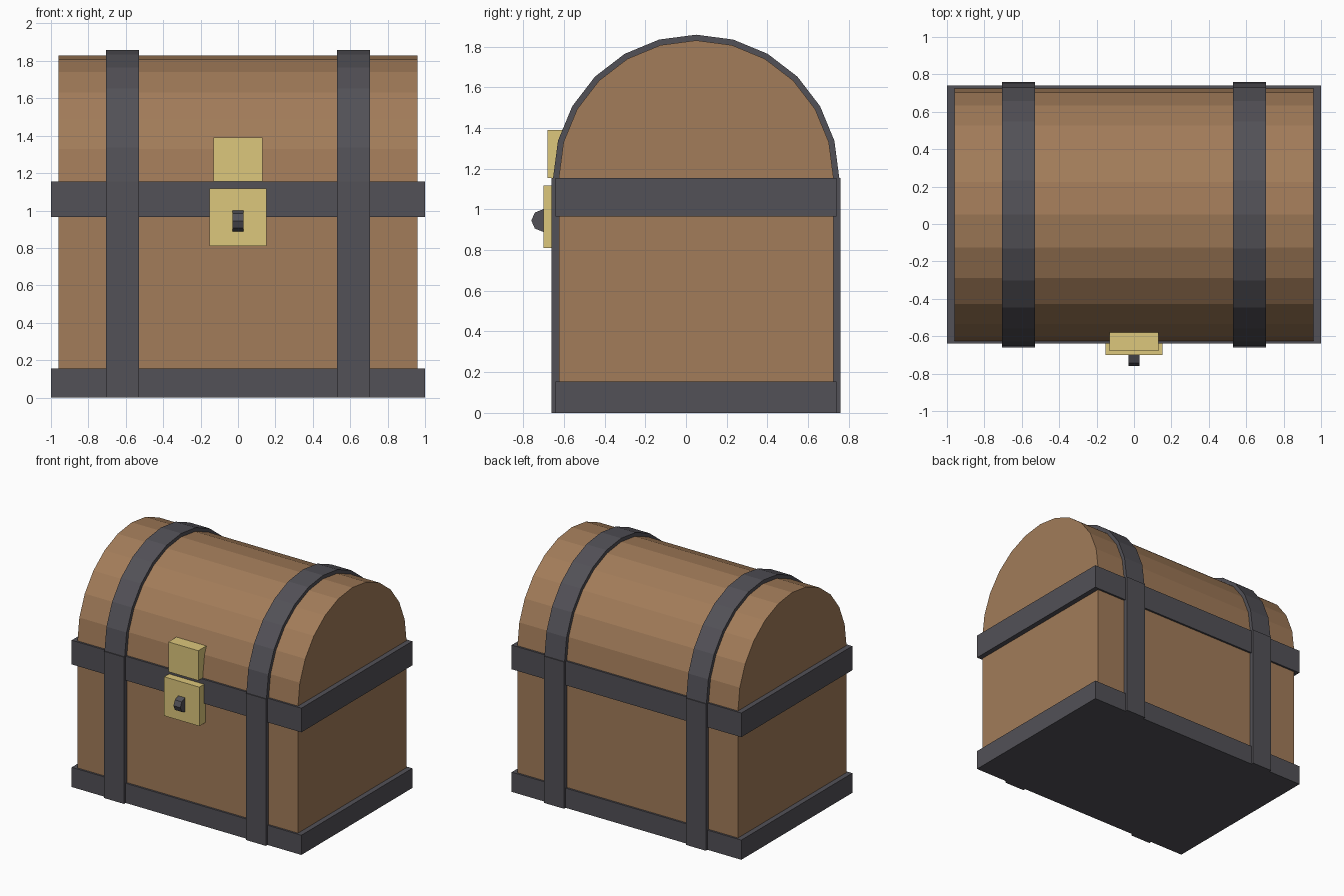
import bpy, bmesh, math

if "Cube" in bpy.data.objects:
    bpy.data.objects.remove(bpy.data.objects["Cube"])

CY = 0.05       # depth centre of the chest
RIM = 1.155     # height where the lid starts


def material(name, rgb):
    m = bpy.data.materials.new(name)
    m.diffuse_color = (*rgb, 1)
    m.use_nodes = True
    m.node_tree.nodes["Principled BSDF"].inputs["Base Color"].default_value = m.diffuse_color
    return m


WOOD = material("wood", (0.36, 0.20, 0.10))
IRON = material("dark_iron", (0.085, 0.082, 0.095))
BRASS = material("brass", (0.72, 0.57, 0.20))


def finish(name, bm, mat):
    bmesh.ops.recalc_face_normals(bm, faces=bm.faces)
    me = bpy.data.meshes.new(name)
    bm.to_mesh(me)
    bm.free()
    me.materials.append(mat)
    ob = bpy.data.objects.new(name, me)
    bpy.context.collection.objects.link(ob)
    return ob


def extrude_x(name, profile, x0, x1, mat):
    """Extrude a closed (y, z) outline from x0 to x1."""
    bm = bmesh.new()
    face = bm.faces.new([bm.verts.new((x0, y, z)) for y, z in profile])
    res = bmesh.ops.extrude_face_region(bm, geom=[face])
    verts = [v for v in res["geom"] if isinstance(v, bmesh.types.BMVert)]
    bmesh.ops.translate(bm, verts=verts, vec=(x1 - x0, 0, 0))
    return finish(name, bm, mat)


def box(name, x0, x1, y0, y1, z0, z1, mat):
    return extrude_x(name, [(y0, z0), (y1, z0), (y1, z1), (y0, z1)], x0, x1, mat)


def arc(r, segments=12):
    """Half circle from back to front, as (y, z) points."""
    return [(CY + r * math.cos(math.pi * i / segments),
             RIM + r * math.sin(math.pi * i / segments)) for i in range(segments + 1)]


# Wooden body and barrel lid
box("chest_body", -0.96, 0.96, CY - 0.675, CY + 0.675, 0.004, 1.06, WOOD)
extrude_x("barrel_lid", arc(0.675), -0.96, 0.96, WOOD)

# Iron bands around the base and the rim
box("base_band", -1, 1, CY - 0.69, CY + 0.69, 0, 0.155, IRON)
box("rim_band", -1, 1, CY - 0.69, CY + 0.69, 0.965, RIM, IRON)

# Iron straps: front and back uprights plus an arch over the lid
for side, x0 in (("left", -0.705), ("right", 0.53)):
    x1 = x0 + 0.175
    box(side + "_front_strap", x0, x1, CY - 0.71, CY - 0.66, 0, RIM, IRON)
    box(side + "_back_strap", x0, x1, CY + 0.66, CY + 0.71, 0, RIM, IRON)
    extrude_x(side + "_lid_strap", arc(0.703) + arc(0.66)[::-1], x0, x1, IRON)

# Brass lock plates
box("hasp_plate", -0.13, 0.13, -0.68, -0.58, RIM, 1.39, BRASS)
box("lock_plate", -0.153, 0.153, -0.70, -0.62, 0.81, 1.117, BRASS)

# Eight-sided latch knob
knob = [(-0.70 + 0.06 * math.cos(math.tau * i / 8),
         0.945 + 0.056 * math.sin(math.tau * i / 8)) for i in range(8)]
extrude_x("latch_knob", knob, -0.03, 0.03, IRON)
